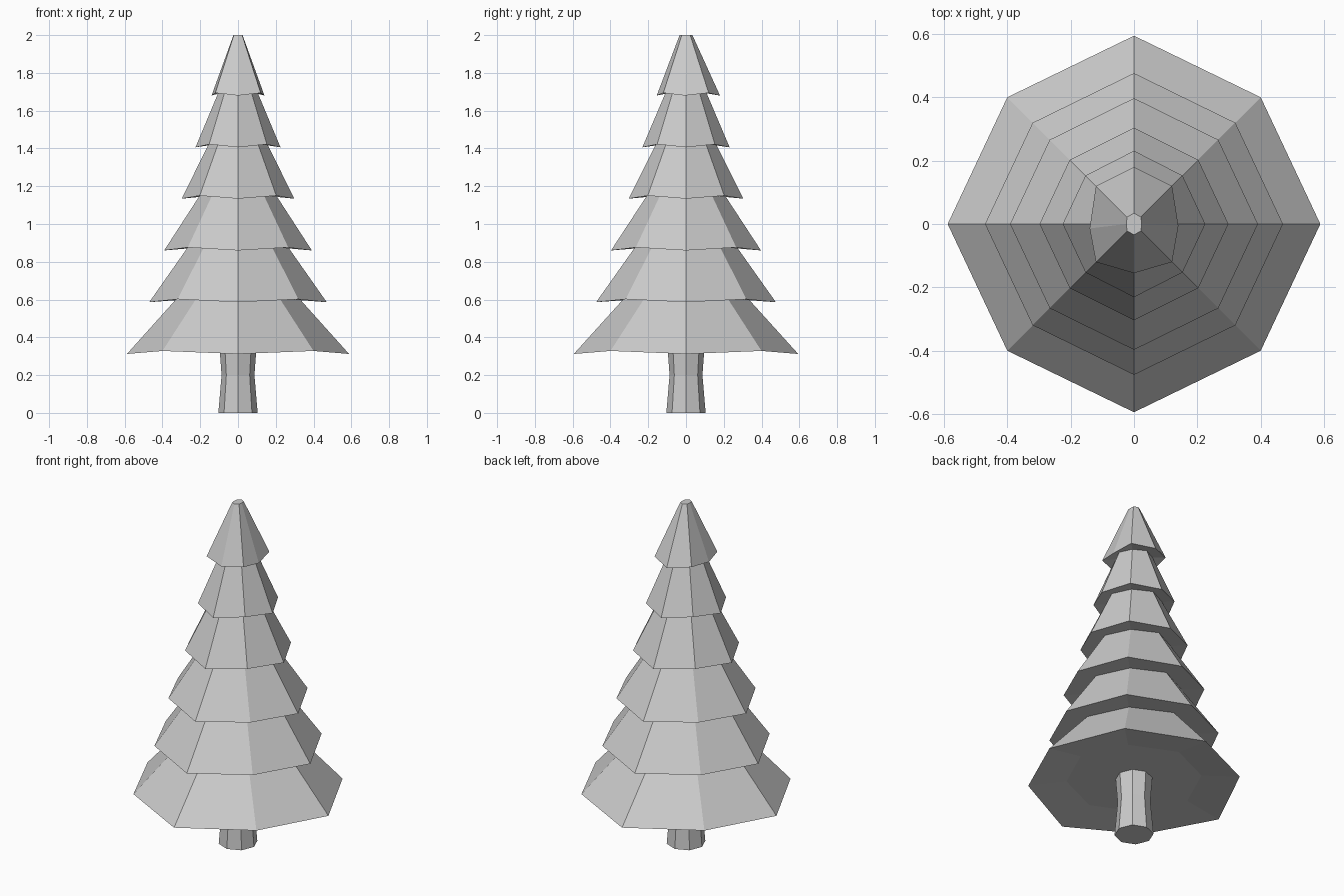
import bpy, bmesh
from math import sin, cos, pi

if "Cube" in bpy.data.objects:
    bpy.data.objects.remove(bpy.data.objects["Cube"])

SIDES = 8


def octagon(bm, rx, ry, diag, z, dz=0.0):
    """Ring with corners on the axes; diagonal corners get their own reach and lift."""
    ring = []
    for i in range(SIDES):
        a = 2 * pi * i / SIDES
        if i % 2:
            sx = 1 if cos(a) > 0 else -1
            sy = 1 if sin(a) > 0 else -1
            ring.append(bm.verts.new((sx * diag, sy * diag, z + dz)))
        else:
            ring.append(bm.verts.new((rx * cos(a), ry * sin(a), z)))
    return ring


def skin(name, bm, rings):
    """Join the rings with quads, close both ends and make the object."""
    for low, high in zip(rings, rings[1:]):
        for i in range(SIDES):
            j = (i + 1) % SIDES
            bm.faces.new((low[i], low[j], high[j], high[i]))
    bm.faces.new(rings[0][::-1])
    bm.faces.new(rings[-1])
    bmesh.ops.recalc_face_normals(bm, faces=bm.faces)
    mesh = bpy.data.meshes.new(name)
    bm.to_mesh(mesh)
    bm.free()
    obj = bpy.data.objects.new(name, mesh)
    bpy.context.collection.objects.link(obj)
    return obj


# Trunk with a slight waist
bm = bmesh.new()
trunk = [(0.104, 0.0), (0.087, 0.2), (0.098, 0.348)]
skin("trunk", bm, [octagon(bm, r, r, r * 0.71, z) for r, z in trunk])

# Foliage: each tier is rim radius, rim height, top radius, top height
tiers = [
    (0.588, 0.312, 0.325, 0.605),
    (0.470, 0.586, 0.265, 0.878),
    (0.391, 0.860, 0.203, 1.150),
    (0.298, 1.134, 0.155, 1.424),
    (0.225, 1.406, 0.103, 1.698),
    (0.140, 1.680, 0.024, 2.0),
]
bm = bmesh.new()
rings = [octagon(bm, 0.37, 0.37, 0.255, 0.345)]  # recessed underside
for rim, z, top, z_top in tiers[:-1]:
    rings.append(octagon(bm, rim, rim + 0.006, rim * 0.68, z, 0.016))
    rings.append(octagon(bm, top, top + 0.004, top * 0.68, z_top))

# Crown tier, with its rim a little uneven
rim, z, top, z_top = tiers[-1]
crown = octagon(bm, rim, 0.168, 0.12, z, 0.014)
crown[2].co.y = 0.18
crown[6].co.y = -0.155
crown[0].co.y = -0.006
crown[4].co.y = -0.014
rings.append(crown)
rings.append(octagon(bm, top, 0.034, 0.022, z_top))
skin("foliage", bm, rings)
